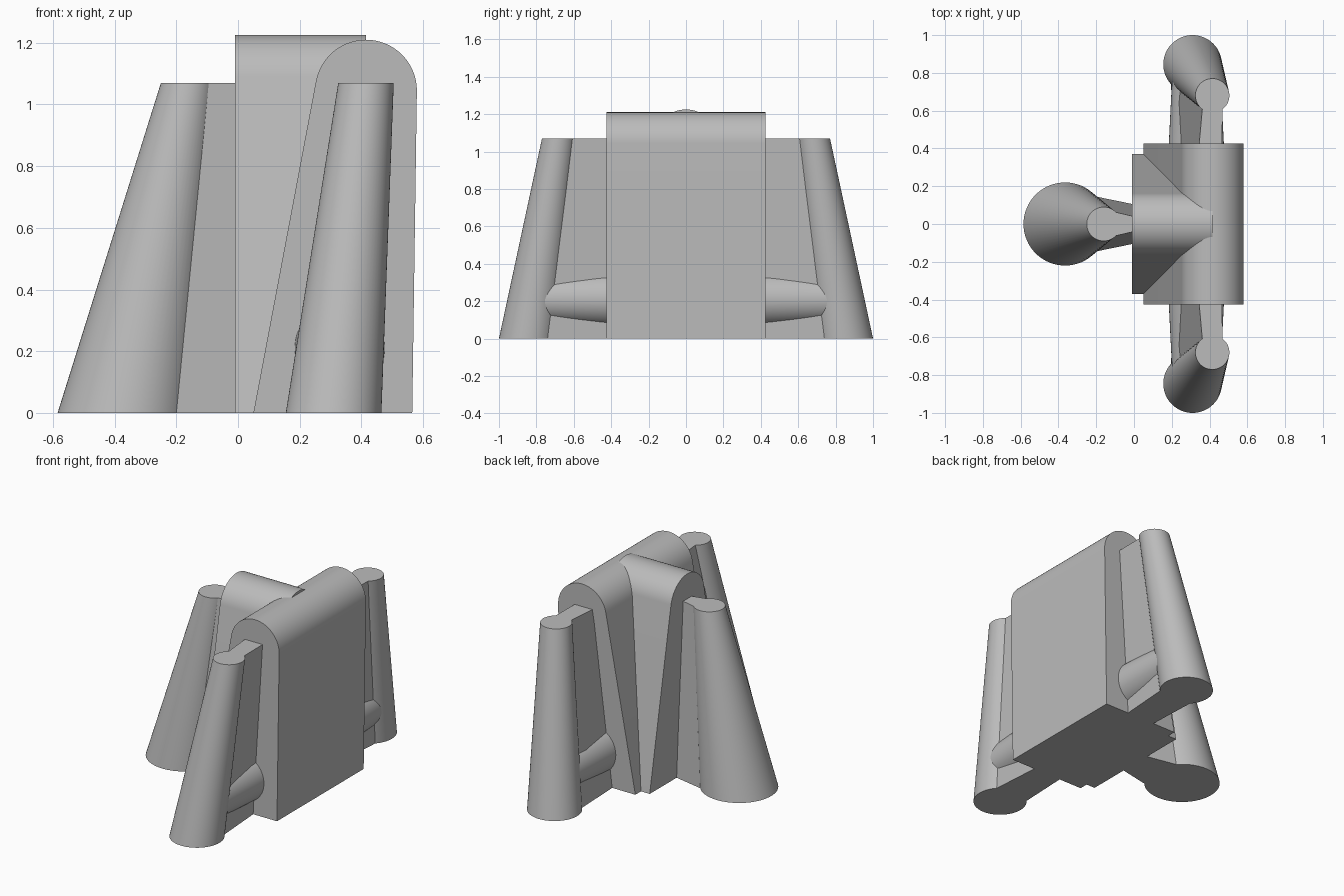
import bpy
import bmesh
from math import cos, sin, radians, pi

cube = bpy.data.objects.get("Cube")
if cube:
    bpy.data.objects.remove(cube, do_unlink=True)

grey = bpy.data.materials.new("plain grey")
grey.use_nodes = True
grey.diffuse_color = (0.5, 0.5, 0.5, 1)
grey.node_tree.nodes["Principled BSDF"].inputs["Base Color"].default_value = (0.5, 0.5, 0.5, 1)


def loft(name, ring_a, ring_b):
    """Solid between two matching closed rings of points."""
    bm = bmesh.new()
    a = [bm.verts.new(p) for p in ring_a]
    b = [bm.verts.new(p) for p in ring_b]
    n = len(a)
    for i in range(n):
        j = (i + 1) % n
        bm.faces.new((a[i], a[j], b[j], b[i]))
    bm.faces.new(a[::-1])
    bm.faces.new(b)
    bmesh.ops.recalc_face_normals(bm, faces=bm.faces)
    mesh = bpy.data.meshes.new(name)
    bm.to_mesh(mesh)
    bm.free()
    mesh.materials.append(grey)
    obj = bpy.data.objects.new(name, mesh)
    bpy.context.collection.objects.link(obj)
    bpy.ops.object.select_all(action='DESELECT')
    obj.select_set(True)
    bpy.context.view_layer.objects.active = obj
    bpy.ops.object.shade_smooth_by_angle(angle=radians(30))
    return obj


def arc(cx, cy, r, start=0, end=360, n=64):
    """Points on an arc; a full turn leaves out the repeated last point."""
    steps = n if end - start == 360 else n - 1
    angles = [radians(start + (end - start) * i / steps) for i in range(n)]
    return [(cx + r * cos(t), cy + r * sin(t)) for t in angles]


def leaning_cone(name, base, r_base, top, r_top, height=1.07):
    loft(name, [(x, y, 0) for x, y in arc(*base, r_base)],
         [(x, y, height) for x, y in arc(*top, r_top)])


def fin(name, bottom, top, height=1.07):
    loft(name, [(x, y, 0) for x, y in bottom], [(x, y, height) for x, y in top])


# Main slab: round-topped tapered profile running along y
profile = [(0.05, 0), (0.565, 0)] + arc(0.415, 1.045, 0.165, -1, 169.5, 40)
loft("main_slab", [(x, -0.425, z) for x, z in profile], [(x, 0.425, z) for x, z in profile])

# Cross wedge: same kind of profile running along x
profile = [(-0.37, 0), (0.37, 0)] + arc(0, 1.06, 0.165, 10.5, 169.5, 40)
loft("cross_wedge", [(-0.01, y, z) for y, z in profile], [(0.415, y, z) for y, z in profile])

# Large leaning cone and its fin
leaning_cone("large_cone", (-0.365, 0), 0.22, (-0.16, 0), 0.09)
fin("large_cone_fin",
    [(-0.2, -0.145), (0.02, -0.1), (0.02, 0.1), (-0.2, 0.145)],
    [(-0.095, -0.062), (0.02, -0.035), (0.02, 0.035), (-0.095, 0.062)])

# Mirrored side cones, fins and tie pipes
for side, s in (("front", -1), ("back", 1)):
    leaning_cone(side + "_cone", (0.31, s * 0.845), 0.155, (0.415, s * 0.68), 0.09)
    fin(side + "_fin",
        [(0.21, s * 0.4), (0.4, s * 0.4), (0.424, s * 0.74), (0.196, s * 0.74)],
        [(0.343, s * 0.4), (0.466, s * 0.4), (0.468, s * 0.61), (0.362, s * 0.61)])
    loft(side + "_pipe",
         [(x, s * 0.4, z) for x, z in arc(0.33, 0.21, 0.147)],
         [(x, s * 0.8, z) for x, z in arc(0.33, 0.21, 0.127)])
